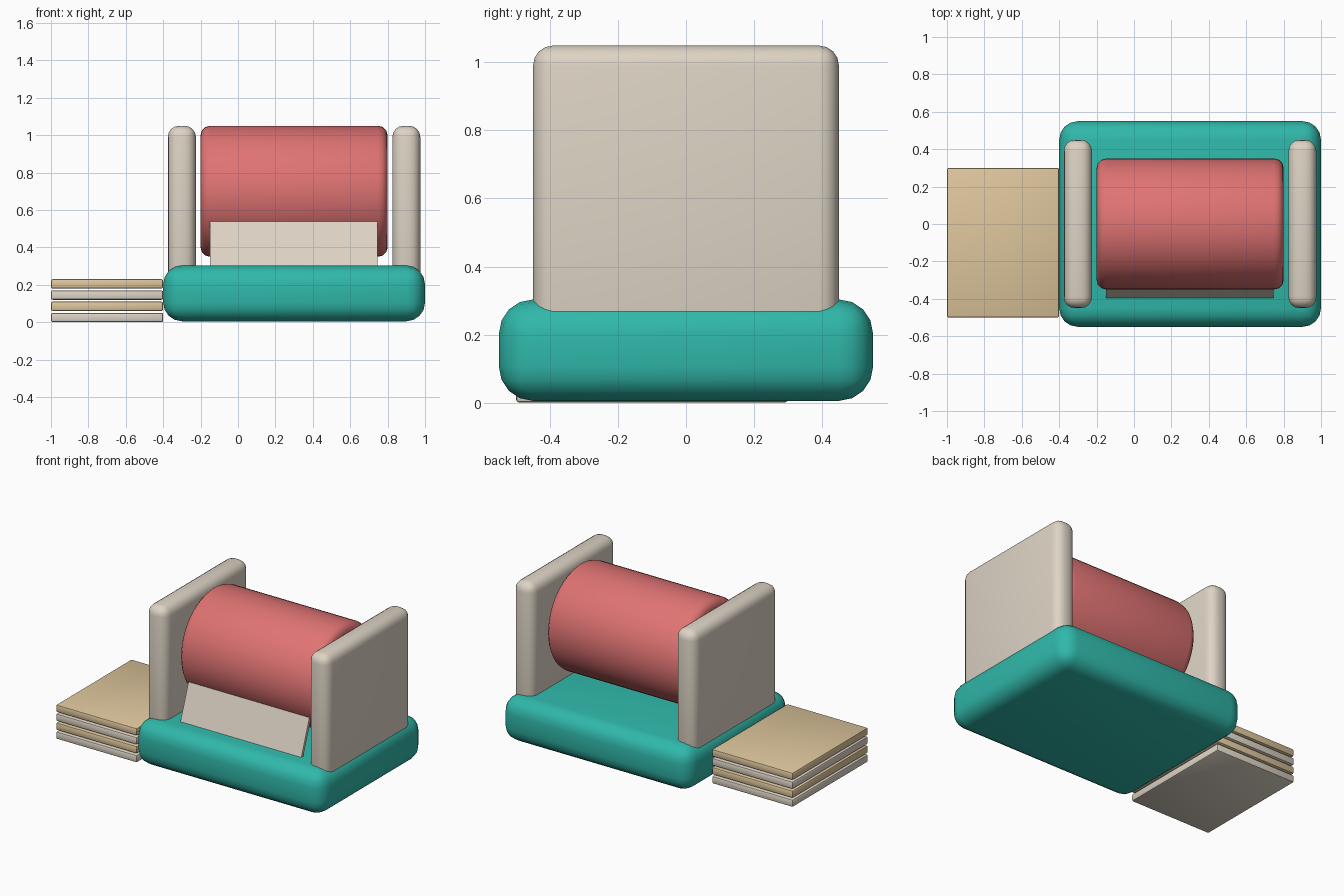
import bpy, math

if "Cube" in bpy.data.objects:
    bpy.data.objects.remove(bpy.data.objects["Cube"])


def srgb(r, g, b):
    return [((c / 255 + 0.055) / 1.055) ** 2.4 for c in (r, g, b)] + [1.0]


def material(name, rgb):
    m = bpy.data.materials.new(name)
    m.diffuse_color = srgb(*rgb)
    m.use_nodes = True
    m.node_tree.nodes["Principled BSDF"].inputs["Base Color"].default_value = m.diffuse_color
    return m


teal = material("teal", (48, 184, 170))
red = material("coral red", (224, 115, 115))
cream = material("cream", (222, 212, 197))
tan = material("tan", (222, 198, 156))


def finish(obj, name, mat, bevel, segments):
    """Name, colour, round and smooth a part."""
    obj.name = name
    obj.data.materials.append(mat)
    bpy.ops.object.transform_apply(location=False, rotation=True, scale=True)
    if bevel:
        mod = obj.modifiers.new("rounding", 'BEVEL')
        mod.width, mod.segments = bevel, segments
        mod.limit_method = 'ANGLE'
        mod.angle_limit = math.radians(40)
        bpy.ops.object.modifier_apply(modifier=mod.name)
    bpy.ops.object.shade_smooth_by_angle(angle=math.radians(35))
    return obj


def box(name, mat, lo, hi, bevel=0, segments=3):
    bpy.ops.mesh.primitive_cube_add(size=1, location=[(a + b) / 2 for a, b in zip(lo, hi)])
    obj = bpy.context.object
    obj.scale = [b - a for a, b in zip(lo, hi)]
    return finish(obj, name, mat, bevel, segments)


# Rounded base
box("base", teal, (-0.4, -0.55, 0.005), (1.0, 0.55, 0.303), 0.1, 4)

# Side panels standing in the base
for side, x in (("left", -0.3), ("right", 0.9)):
    box(side + "_panel", cream, (x - 0.075, -0.45, 0.15), (x + 0.075, 0.45, 1.05), 0.06, 4)

# Drum between the panels
bpy.ops.mesh.primitive_cylinder_add(vertices=48, radius=0.35, depth=1.0,
                                    location=(0.3, 0, 0.7), rotation=(0, math.pi / 2, 0))
finish(bpy.context.object, "drum", red, 0.05, 3)

# Sheet sloping from the drum down to the base
sheet = box("sheet", cream, (-0.15, -0.355, 0.26), (0.745, -0.335, 0.56))
sheet.rotation_euler.x = math.radians(-20)

# Stack of boards beside the base
for i in range(4):
    z = 0.06 * i
    box(f"board_{i + 1}", tan if i % 2 else cream,
        (-1.0, -0.5, z), (-0.4, 0.3, z + 0.05), 0.01, 2)
